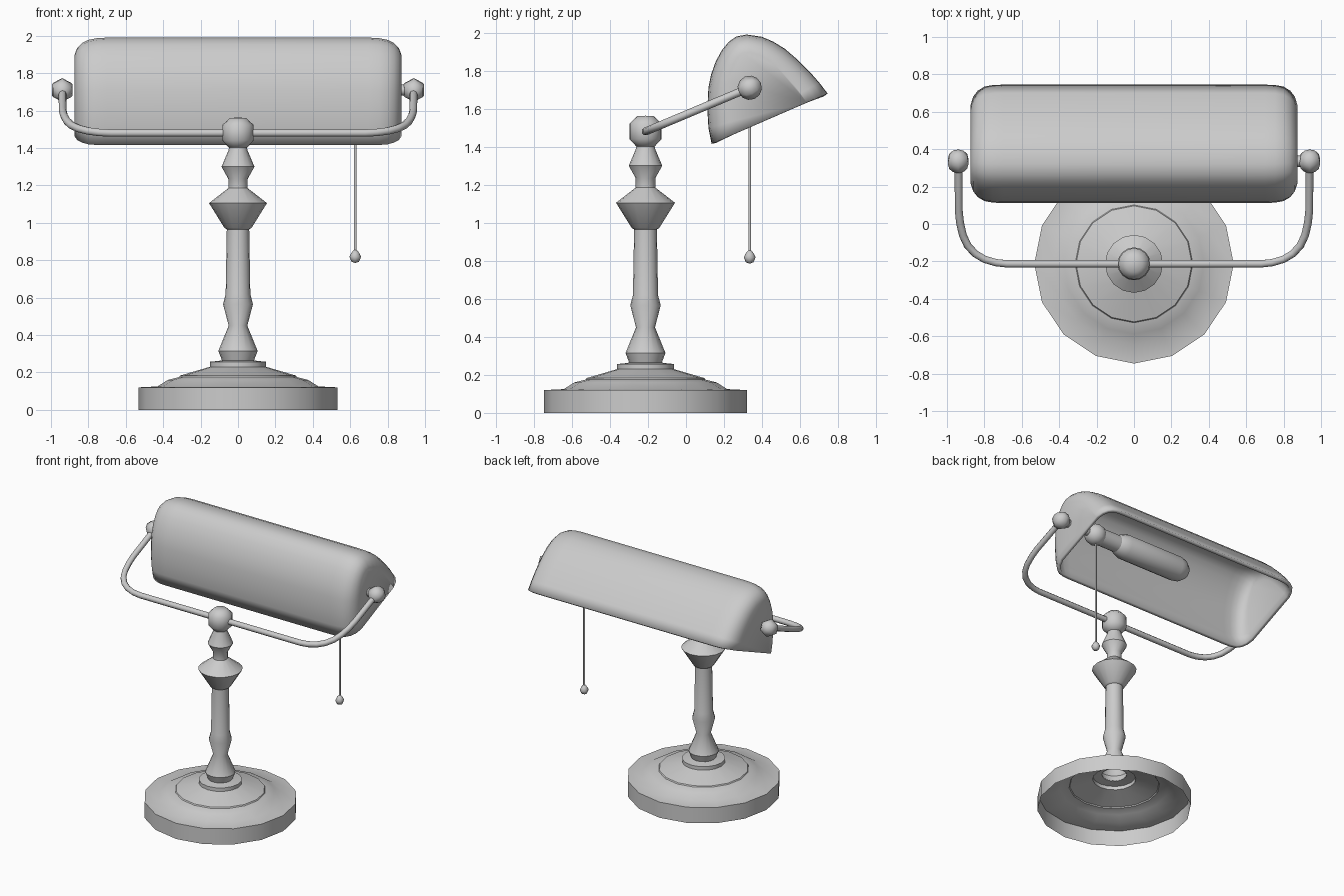
import bpy, bmesh, math
from mathutils import Vector, Matrix

if "Cube" in bpy.data.objects:
    bpy.data.objects.remove(bpy.data.objects["Cube"])


def finish(name, bm, angle=40, normals=True):
    if normals:
        bmesh.ops.recalc_face_normals(bm, faces=bm.faces)
    me = bpy.data.meshes.new(name)
    bm.to_mesh(me)
    bm.free()
    ob = bpy.data.objects.new(name, me)
    bpy.context.collection.objects.link(ob)
    smooth(ob, angle)
    return ob


def smooth(ob, angle):
    bpy.ops.object.select_all(action='DESELECT')
    ob.select_set(True)
    bpy.context.view_layer.objects.active = ob
    bpy.ops.object.shade_smooth_by_angle(angle=math.radians(angle))


def lathe(name, profile, loc, n=16, rot=None, angle=40):
    """Spin (radius, height) points about z, then turn and place the result."""
    bm = bmesh.new()
    rings = []
    for r, z in profile:
        if r == 0:
            rings.append([bm.verts.new((0, 0, z))] * n)
        else:
            rings.append([bm.verts.new((r * math.cos(2 * math.pi * i / n),
                                        r * math.sin(2 * math.pi * i / n), z)) for i in range(n)])
    for a, b in zip(rings, rings[1:]):
        for i in range(n):
            j = (i + 1) % n
            bm.faces.new(list(dict.fromkeys((a[i], a[j], b[j], b[i]))))
    m = Matrix.Translation(loc) @ (rot if rot else Matrix.Identity(4))
    bmesh.ops.transform(bm, matrix=m, verts=bm.verts)
    return finish(name, bm, angle)


def ball_profile(r, rings):
    pts = [(r * math.sin(math.pi * i / rings), -r * math.cos(math.pi * i / rings))
           for i in range(rings + 1)]
    pts[0], pts[-1] = (0, -r), (0, r)
    return pts


Y0 = -0.213                      # stand axis
PIV = Vector((0, 0.335, 1.71))   # shade pivot axis

# hollow stepped base
lathe("base", [(.533, 0), (.533, .12), (.43, .125), (.375, .16), (.315, .175), (.31, .183),
               (.15, .23), (.15, .257), (.10, .262), (.085, .265)], (0, Y0, 0))

# turned column
lathe("column", [(.085, .262), (.105, .315), (.05, .45), (.08, .565), (.066, .62), (.06, .965),
                 (.072, .972), (.155, 1.105), (.052, 1.185), (.052, 1.235), (.088, 1.30),
                 (.05, 1.39), (.045, 1.42)], (0, Y0, 0))

# top ball joint
lathe("top_ball", [(0, 1.395), (.045, 1.398), (.084, 1.44), (.084, 1.522), (.045, 1.56),
                   (0, 1.563)], (0, Y0, 0), angle=60)

# bent arm that carries the shade
half = [(.68, 0), (.74, .012), (.80, .045), (.85, .10), (.89, .18), (.915, .28), (.93, .40),
        (.937, .52), (.938, 1)]
path = [(-x, t) for x, t in reversed(half)] + half
cu = bpy.data.curves.new("arm", 'CURVE')
cu.dimensions = '3D'
cu.bevel_depth = .021
cu.bevel_resolution = 2
sp = cu.splines.new('POLY')
sp.points.add(len(path) - 1)
start = Vector((0, Y0, 1.48))
for p, (x, t) in zip(sp.points, path):
    q = start.lerp(PIV, t)
    p.co = (x, q.y, q.z, 1)
arm = bpy.data.objects.new("arm", cu)
bpy.context.collection.objects.link(arm)
bpy.ops.object.select_all(action='DESELECT')
arm.select_set(True)
bpy.context.view_layer.objects.active = arm
bpy.ops.object.convert(target='MESH')
smooth(bpy.context.view_layer.objects.active, 60)

# six-sided pivot balls at the arm ends
tilt = Matrix.Rotation(math.radians(-67), 4, 'X') @ Matrix.Rotation(math.radians(30), 4, 'Z')
for side, s in (("left", -1), ("right", 1)):
    lathe(side + "_pivot_ball", ball_profile(.064, 6), (s * .94, PIV.y, PIV.z), 6, tilt, 65)

# shade: cross-section swept along x, drawn in at the rounded ends
section = [(.135, 1.415), (.118, 1.50), (.112, 1.60), (.118, 1.71), (.132, 1.78), (.157, 1.85),
           (.19, 1.91), (.225, 1.952), (.265, 1.98), (.32, 1.99), (.40, 1.978), (.46, 1.952),
           (.52, 1.915), (.59, 1.855), (.65, 1.795), (.70, 1.738), (.745, 1.68)]
a, b = Vector(section[0]), Vector(section[-1])
mid, u = (a + b) / 2, (b - a).normalized()
v = Vector((-u.y, u.x))
ends = [(.70, 1, 1), (.755, .993, .993), (.80, .965, .973), (.835, .895, .935),
        (.86, .79, .88), (.874, .64, .80)]
stations = [(-x, p, q) for x, p, q in reversed(ends)] + ends
bm = bmesh.new()
rows = []
for x, su, sv in stations:
    row = []
    for pt in section:
        d = Vector(pt) - mid
        w = mid + u * (d.dot(u) * su) + v * (d.dot(v) * sv)
        row.append(bm.verts.new((x, w.x, w.y)))
    rows.append(row)
for r0, r1 in zip(rows, rows[1:]):
    for i in range(len(section) - 1):
        bm.faces.new((r0[i], r0[i + 1], r1[i + 1], r1[i]))
bm.faces.new(list(reversed(rows[0])))
bm.faces.new(rows[-1])
bmesh.ops.recalc_face_normals(bm, faces=bm.faces)
bm.faces.ensure_lookup_table()
top = max(bm.faces, key=lambda f: f.calc_center_median().z)
if top.normal.z < 0:
    bmesh.ops.reverse_faces(bm, faces=bm.faces)
shade = finish("shade", bm, 60, normals=False)
mod = shade.modifiers.new("wall", 'SOLIDIFY')
mod.thickness = .025
mod.offset = -1
shade.modifiers.move(len(shade.modifiers) - 1, 0)

# bulb and its holder, lying along x under the shade
along = Matrix.Rotation(math.radians(-90), 4, 'Y')
lathe("holder_rod", [(.03, -.93), (.03, -.62)], PIV, 12, along)
lathe("holder_ball", ball_profile(.078, 8), (.63, PIV.y, PIV.z), 12, along, 60)
lathe("socket", [(0, -.60), (.062, -.60), (.062, -.43), (0, -.43)], PIV, 16, along)
lathe("bulb", [(.055, -.45), (.07, -.43), (.09, -.37), (.09, .09), (.08, .14), (.05, .18),
               (0, .195)], PIV, 16, along, 60)

# pull chain and knob
lathe("pull_chain", [(.007, .83), (.007, 1.68)], (.627, PIV.y, 0), 8, angle=60)
lathe("pull_knob", [(0, .785), (.02, .792), (.031, .818), (.022, .838), (.008, .855), (0, .856)],
      (.627, PIV.y, 0), 8, angle=60)
